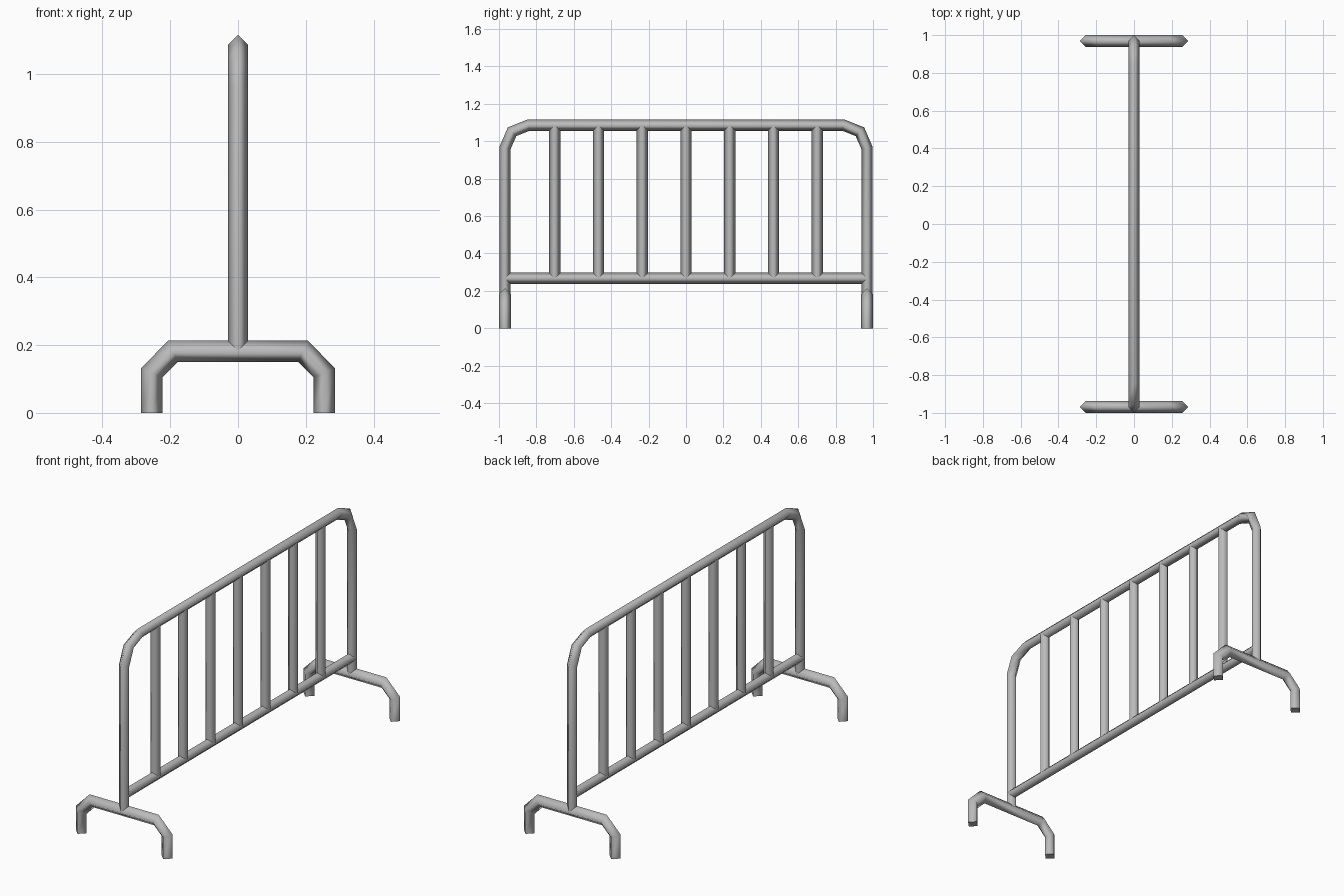
import bpy
import bmesh
from mathutils import Vector

cube = bpy.data.objects.get("Cube")
if cube:
    bpy.data.objects.remove(cube, do_unlink=True)

steel = bpy.data.materials.new("galvanised_grey")
steel.use_nodes = True
GREY = (0.5, 0.5, 0.5, 1)
steel.diffuse_color = GREY
steel.node_tree.nodes["Principled BSDF"].inputs["Base Color"].default_value = GREY


def tube(name, points, radius, side):
    """Sweep a four-sided section along a flat path with mitred bends."""
    pts = [Vector(p) for p in points]
    side = Vector(side)
    bm = bmesh.new()
    rings = []
    for i, p in enumerate(pts):
        before = (p - pts[i - 1]).normalized() if i else None
        after = (pts[i + 1] - p).normalized() if i < len(pts) - 1 else None
        before, after = before or after, after or before
        tangent = (before + after).normalized()
        across = tangent.cross(side) / tangent.dot(after)
        rings.append([bm.verts.new(p + radius * d) for d in (side, across, -side, -across)])
    for a, b in zip(rings, rings[1:]):
        for k in range(4):
            n = (k + 1) % 4
            bm.faces.new((a[k], a[n], b[n], b[k])).smooth = True
    # Flat end caps with sharp rims
    for ring in (rings[0], rings[-1]):
        cap = bm.faces.new(ring)
        for edge in cap.edges:
            edge.smooth = False
    bmesh.ops.recalc_face_normals(bm, faces=bm.faces)
    mesh = bpy.data.meshes.new(name)
    bm.to_mesh(mesh)
    bm.free()
    mesh.materials.append(steel)
    obj = bpy.data.objects.new(name, mesh)
    bpy.context.collection.objects.link(obj)
    return obj


def mirrored(half, axis):
    """Complete a half path by mirroring it across the given axis."""
    return half + [tuple(-c if i == axis else c for i, c in enumerate(p)) for p in reversed(half)]


POST_Y = 0.968
RAIL_Z, TOP_Z = 0.267, 1.086
X_SIDE, Y_SIDE = (1, 0, 0), (0, 1, 0)

# Outer hoop: two posts, chamfered corners and top rail
hoop = [(0, -POST_Y, 0.185), (0, -POST_Y, 0.963), (0, -0.93, 1.051), (0, -0.842, TOP_Z)]
tube("frame_hoop", mirrored(hoop, 1), 0.03, X_SIDE)

# Bottom rail
tube("bottom_rail", [(0, -POST_Y, RAIL_Z), (0, POST_Y, RAIL_Z)], 0.03, X_SIDE)

# Upright bars
for i in range(-3, 4):
    y = i * 0.234
    tube(f"upright_bar_{i + 4}", [(0, y, RAIL_Z), (0, y, TOP_Z)], 0.03, X_SIDE)

# Bridge-shaped feet at both ends
for name, y in (("front_foot", -POST_Y), ("back_foot", POST_Y)):
    leg = [(-0.255, y, 0), (-0.255, y, 0.118), (-0.192, y, 0.182)]
    tube(name, mirrored(leg, 0), 0.032, Y_SIDE)
